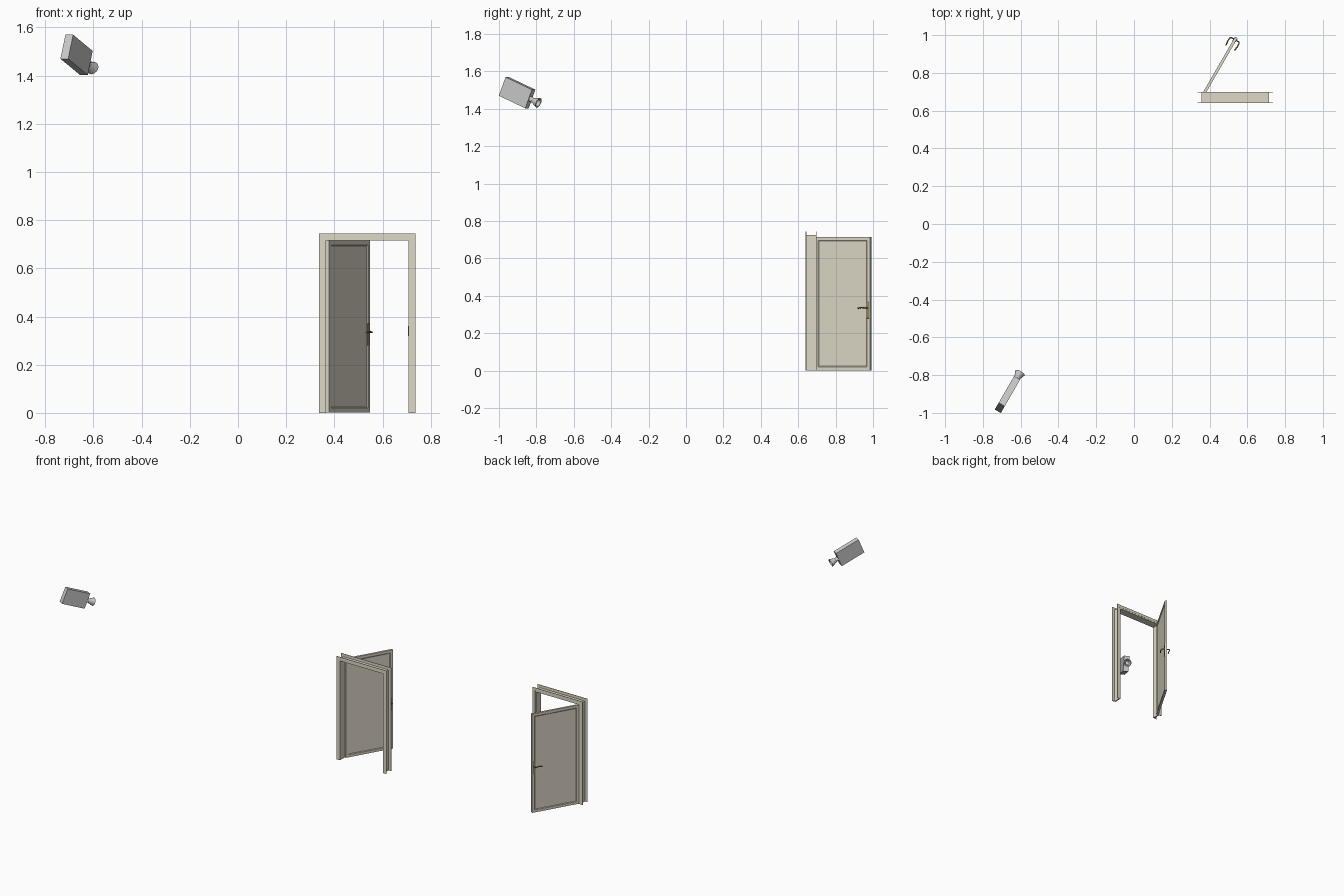
import bpy, bmesh, math
from mathutils import Matrix, Vector

cube = bpy.data.objects.get("Cube")
if cube:
    bpy.data.objects.remove(cube, do_unlink=True)


def material(name, color):
    mat = bpy.data.materials.new(name)
    mat.use_nodes = True
    mat.diffuse_color = color
    mat.node_tree.nodes["Principled BSDF"].inputs["Base Color"].default_value = color
    return mat


cream = material("cream_paint", (0.73, 0.69, 0.57, 1))
bronze = material("aged_bronze", (0.3, 0.24, 0.13, 1))


def finish(name, bm, mat=None, matrix=Matrix()):
    bmesh.ops.recalc_face_normals(bm, faces=bm.faces)
    mesh = bpy.data.meshes.new(name)
    bm.to_mesh(mesh)
    bm.free()
    obj = bpy.data.objects.new(name, mesh)
    bpy.context.collection.objects.link(obj)
    obj.matrix_world = matrix
    if mat:
        mesh.materials.append(mat)
    return obj


def box_mesh(lo, hi):
    lo, hi = Vector(lo), Vector(hi)
    bm = bmesh.new()
    size = Matrix.Diagonal((*(hi - lo), 1))
    bmesh.ops.create_cube(bm, size=1, matrix=Matrix.Translation((lo + hi) / 2) @ size)
    return bm


def arch(name, left, right, top, width, y0, y1):
    """Door surround: an upside-down U extruded from y0 to y1."""
    bm = bmesh.new()
    outline = [(left, 0), (left, top), (right, top), (right, 0),
               (right + width, 0), (right + width, top + width),
               (left - width, top + width), (left - width, 0)]
    face = bm.faces.new([bm.verts.new((x, y0, z)) for x, z in outline])
    result = bmesh.ops.extrude_face_region(bm, geom=[face])
    moved = [v for v in result["geom"] if isinstance(v, bmesh.types.BMVert)]
    bmesh.ops.translate(bm, verts=moved, vec=(0, y1 - y0, 0))
    return finish(name, bm, cream)


# Door surround: jamb lining and a thin casing on each side of the wall
arch("jamb", 0.366, 0.707, 0.716, 0.009, 0.642, 0.697)
arch("front_casing", 0.357, 0.716, 0.725, 0.02, 0.640, 0.643)
arch("back_casing", 0.357, 0.716, 0.725, 0.02, 0.695, 0.698)
finish("strike_plate", box_mesh((0.705, 0.684, 0.32), (0.708, 0.693, 0.36)), bronze)

# Door leaf, swung open on its hinge, with a sunken panel on both faces
WIDTH, THICK = 0.34, 0.015
hinge = Matrix.Translation((0.365, 0.697, 0)) @ Matrix.Rotation(math.radians(60), 4, "Z")
bm = box_mesh((0, -THICK, 0.002), (WIDTH, 0, 0.715))
bm.normal_update()
for face in [f for f in bm.faces if abs(f.normal.y) > 0.9]:
    bmesh.ops.inset_region(bm, faces=[face], thickness=0.026)
    bmesh.ops.inset_region(bm, faces=[face], thickness=0.006, depth=-0.003)
finish("door_leaf", bm, cream, hinge)

# Handle sets: backplate and curved lever on each face
for side, face_y, out in (("front", -THICK, -1), ("back", 0, 1)):
    place = hinge @ Matrix.Translation((WIDTH - 0.014, face_y, 0.335))
    plate = finish(side + "_backplate",
                   box_mesh((-0.009, -0.002, -0.055), (0.009, 0.002, 0.035)),
                   bronze, place)
    bevel = plate.modifiers.new("rounded", "BEVEL")
    bevel.width, bevel.segments = 0.001, 2

    curve = bpy.data.curves.new(side + "_lever", "CURVE")
    curve.dimensions = "3D"
    curve.bevel_depth = 0.0035
    curve.bevel_resolution = 2
    curve.use_fill_caps = True
    path = [(0, 0, 0), (0, 0.016, 0), (-0.006, 0.021, 0),
            (-0.025, 0.022, 0.003), (-0.05, 0.019, -0.002)]
    spline = curve.splines.new("POLY")
    spline.points.add(len(path) - 1)
    for point, (x, y, z) in zip(spline.points, path):
        point.co = (x, y * out, z, 1)
    curve.materials.append(bronze)
    lever = bpy.data.objects.new(side + "_lever", curve)
    bpy.context.collection.objects.link(lever)
    lever.matrix_world = place
    bpy.ops.object.select_all(action="DESELECT")
    lever.select_set(True)
    bpy.context.view_layer.objects.active = lever
    bpy.ops.object.convert(target="MESH")
    bpy.ops.object.shade_smooth_by_angle()

# Camera: local +x is the viewing direction, tilted down towards the door
LENGTH = 0.176
aim = (Matrix.Translation((-0.67, -0.903, 1.486))
       @ Matrix.Rotation(math.radians(60), 4, "Z")
       @ Matrix.Rotation(math.radians(22.5), 4, "Y"))
finish("camera_body", box_mesh((-LENGTH / 2, -0.0185, -0.054),
                               (LENGTH / 2, 0.0185, 0.054)), None, aim)

# Camera lens: a neck flaring into a hood with a hollow front
bm = bmesh.new()
profile = [(0, 0), (0, 0.014), (0.018, 0.014), (0.055, 0.028),
           (0.055, 0.022), (0.035, 0.013), (0.035, 0)]
verts = [bm.verts.new((LENGTH / 2 + x, 0, r)) for x, r in profile]
edges = [bm.edges.new(pair) for pair in zip(verts, verts[1:])]
bmesh.ops.spin(bm, geom=verts + edges, cent=(0, 0, 0), axis=(1, 0, 0),
               angle=math.tau, steps=12)
bmesh.ops.remove_doubles(bm, verts=bm.verts, dist=0.0001)
finish("camera_lens", bm, None, aim)
